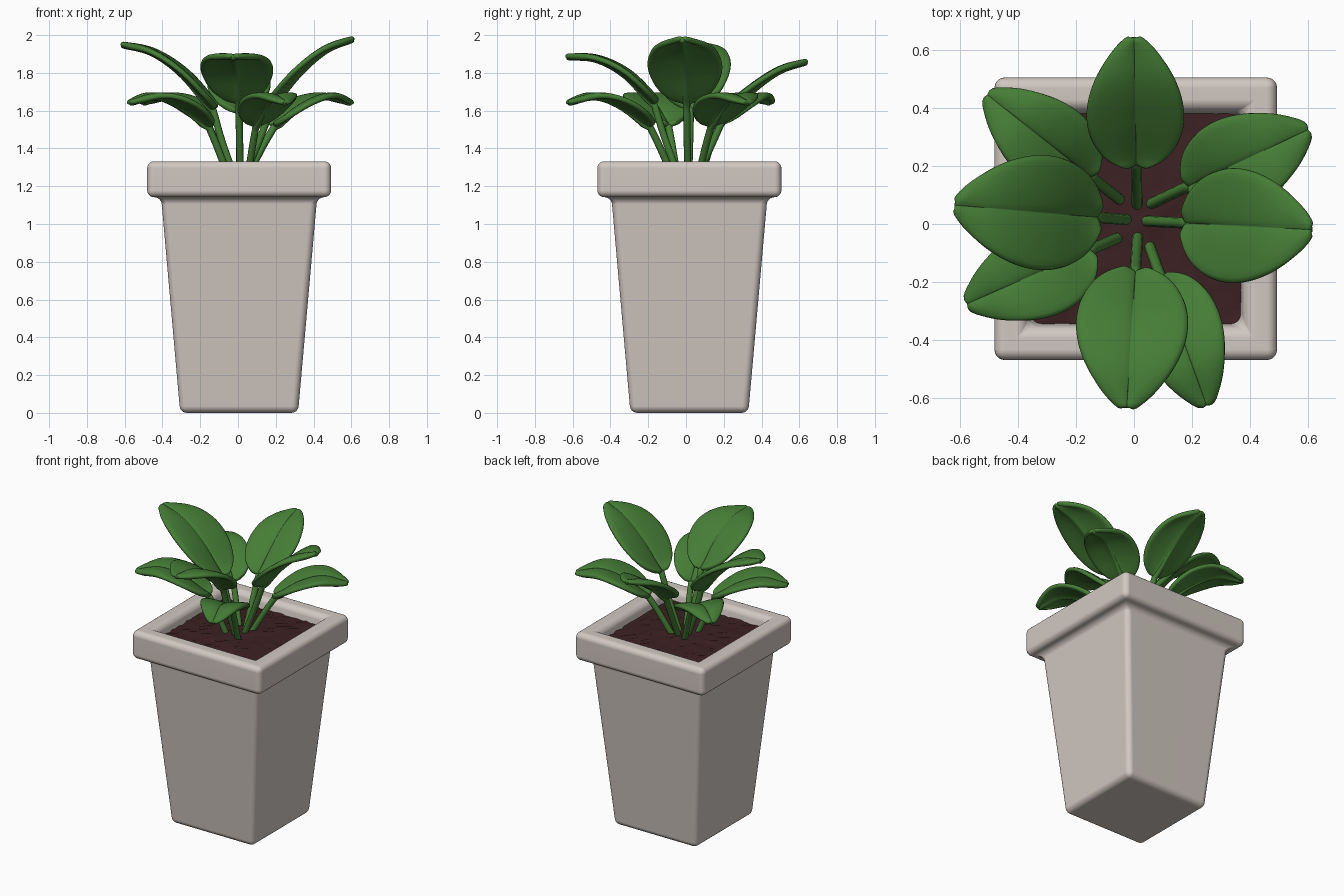
import bpy, bmesh, math, random
from mathutils import Vector

if "Cube" in bpy.data.objects:
    bpy.data.objects.remove(bpy.data.objects["Cube"])

random.seed(4)


def material(name, rgb):
    m = bpy.data.materials.new(name)
    m.diffuse_color = (*rgb, 1)
    m.use_nodes = True
    m.node_tree.nodes["Principled BSDF"].inputs["Base Color"].default_value = m.diffuse_color
    return m


CERAMIC = material("warm_white_ceramic", (0.64, 0.575, 0.535))
SOIL = material("dark_soil", (0.045, 0.015, 0.016))
GREEN = material("leaf_green", (0.06, 0.205, 0.037))


def add_object(name, bm, mat):
    bmesh.ops.recalc_face_normals(bm, faces=bm.faces)
    me = bpy.data.meshes.new(name)
    bm.to_mesh(me)
    bm.free()
    me.materials.append(mat)
    for p in me.polygons:
        p.use_smooth = True
    ob = bpy.data.objects.new(name, me)
    bpy.context.collection.objects.link(ob)
    return ob


CX, CY = 0.006, 0.018   # pot centre


# Pot: square rings lofted from the base, over the rim and down inside
def pot():
    bm = bmesh.new()
    rings = []
    for h, z in [(0.312, 0), (0.413, 1.142), (0.487, 1.142), (0.487, 1.332),
                 (0.375, 1.332), (0.35, 1.2)]:
        rings.append([bm.verts.new((CX + sx * h, CY + sy * h, z))
                      for sx, sy in ((-1, -1), (1, -1), (1, 1), (-1, 1))])
    for a, b in zip(rings, rings[1:]):
        for i in range(4):
            j = (i + 1) % 4
            bm.faces.new((a[i], a[j], b[j], b[i]))
    bm.faces.new(rings[0][::-1])
    bm.faces.new(rings[-1])
    ob = add_object("square_pot", bm, CERAMIC)
    bev = ob.modifiers.new("rounded_edges", "BEVEL")
    bev.width = 0.036
    bev.segments = 5
    bev.limit_method = "ANGLE"
    bev.angle_limit = math.radians(30)
    ob.modifiers.new("clean_shading", "WEIGHTED_NORMAL")


# Soil: gently lumpy plate just below the rim
def soil():
    bm = bmesh.new()
    bmesh.ops.create_grid(bm, x_segments=24, y_segments=24, size=0.368)
    for v in bm.verts:
        z = 1.265 + random.uniform(-0.006, 0.006)
        z += 0.015 * (1 - max(abs(v.co.x), abs(v.co.y)) / 0.368)
        v.co += Vector((CX, CY, z))
    add_object("soil", bm, SOIL)


def spline(pts, n):
    """Catmull-Rom samples through the points."""
    p = [2 * pts[0] - pts[1]] + pts + [2 * pts[-1] - pts[-2]]
    out = []
    for k in range(n + 1):
        s = k / n * (len(pts) - 1)
        i = min(int(s), len(pts) - 2)
        t = s - i
        a, b, c, d = p[i:i + 4]
        out.append(0.5 * (2 * b + (c - a) * t + (2 * a - 5 * b + 4 * c - d) * t * t
                          + (3 * b - a - 3 * c + d) * t ** 3))
    return out


def leaf(name, base, tip, start, half_width, heights):
    """base/tip in plan, start = fraction of the run where the blade begins,
    heights = z at mid stem, blade start, 1/3, 2/3 and tip of the blade."""
    b, t = Vector(base), Vector(tip)
    along = (t - b).normalized()
    side = Vector((-along.y, along.x, 0))

    def at(f, z):
        p = b.lerp(t, f)
        return Vector((p.x, p.y, z))

    blade_pts = [at(start + (1 - start) * k / 3, heights[k + 1]) for k in range(4)]
    mid = spline(blade_pts, 24)

    # stem, running on as a midrib under the blade
    cu = bpy.data.curves.new(name + "_stem", "CURVE")
    cu.dimensions = "3D"
    cu.bevel_depth = 0.019
    cu.bevel_resolution = 3
    cu.use_fill_caps = True
    path = spline([at(-0.02, 1.25), at(start * 0.55, heights[0]), blade_pts[0]], 12)
    path += [p - Vector((0, 0, 0.012)) for p in mid[2:15:2]]
    sp = cu.splines.new("POLY")
    sp.points.add(len(path) - 1)
    for i, p in enumerate(path):
        sp.points[i].co = (*p, 1)
        sp.points[i].radius = 1 if i < 12 else max(0.3, 1 - (i - 12) * 0.1)
    sp.use_smooth = True
    cu.materials.append(GREEN)
    bpy.context.collection.objects.link(bpy.data.objects.new(name + "_stem", cu))

    # blade: egg-shaped sheet, slightly cupped, with a groove along the middle
    bm = bmesh.new()
    rows = []
    cols = [-1, -0.8, -0.5, -0.22, -0.06, 0, 0.06, 0.22, 0.5, 0.8, 1]
    for k, p in enumerate(mid):
        f = min(max(k / 24, 0.006), 0.994)
        w = half_width * math.sin(math.pi * f ** 0.75) ** 0.62
        tan = (mid[min(k + 1, 24)] - mid[max(k - 1, 0)]).normalized()
        up = tan.cross(side).normalized()
        if up.z < 0:
            up = -up
        row = []
        for u in cols:
            lift = (0.03 - 0.035 * f) * u * u - 0.012 * (1 - f) * (u == 0)
            lift += 0.012 * math.sin(math.pi * abs(u))
            row.append(bm.verts.new(p + side * (u * w) + up * lift))
        rows.append(row)
    for r, s in zip(rows, rows[1:]):
        for i in range(len(cols) - 1):
            bm.faces.new((r[i], r[i + 1], s[i + 1], s[i]))
    ob = add_object(name + "_blade", bm, GREEN)
    sol = ob.modifiers.new("thickness", "SOLIDIFY")
    sol.thickness = 0.03
    sol.offset = 0
    sub = ob.modifiers.new("rounding", "SUBSURF")
    sub.levels = sub.render_levels = 1


pot()
soil()

# Four tall leaves
leaf("right_leaf", (0.045, 0.01), (0.615, -0.02), 0.24, 0.2, (1.46, 1.63, 1.8, 1.92, 1.975))
leaf("left_leaf", (-0.03, 0.015), (-0.62, 0.065), 0.17, 0.2, (1.44, 1.6, 1.79, 1.905, 1.945))
leaf("front_leaf", (0.012, -0.05), (-0.025, -0.635), 0.2, 0.195, (1.46, 1.63, 1.79, 1.87, 1.88))
leaf("back_leaf", (0.01, 0.07), (0.0, 0.645), 0.24, 0.17, (1.44, 1.58, 1.71, 1.81, 1.855))

# Four low leaves between them
low = (1.41, 1.51, 1.62, 1.67, 1.635)
leaf("back_right_leaf", (0.06, 0.07), (0.6, 0.325), 0.24, 0.165, low)
leaf("back_left_leaf", (-0.05, 0.085), (-0.505, 0.445), 0.22, 0.15, low)
leaf("front_left_leaf", (-0.06, -0.05), (-0.575, -0.275), 0.18, 0.16, low)
leaf("front_right_leaf", (0.055, -0.08), (0.25, -0.625), 0.2, 0.15, low)
